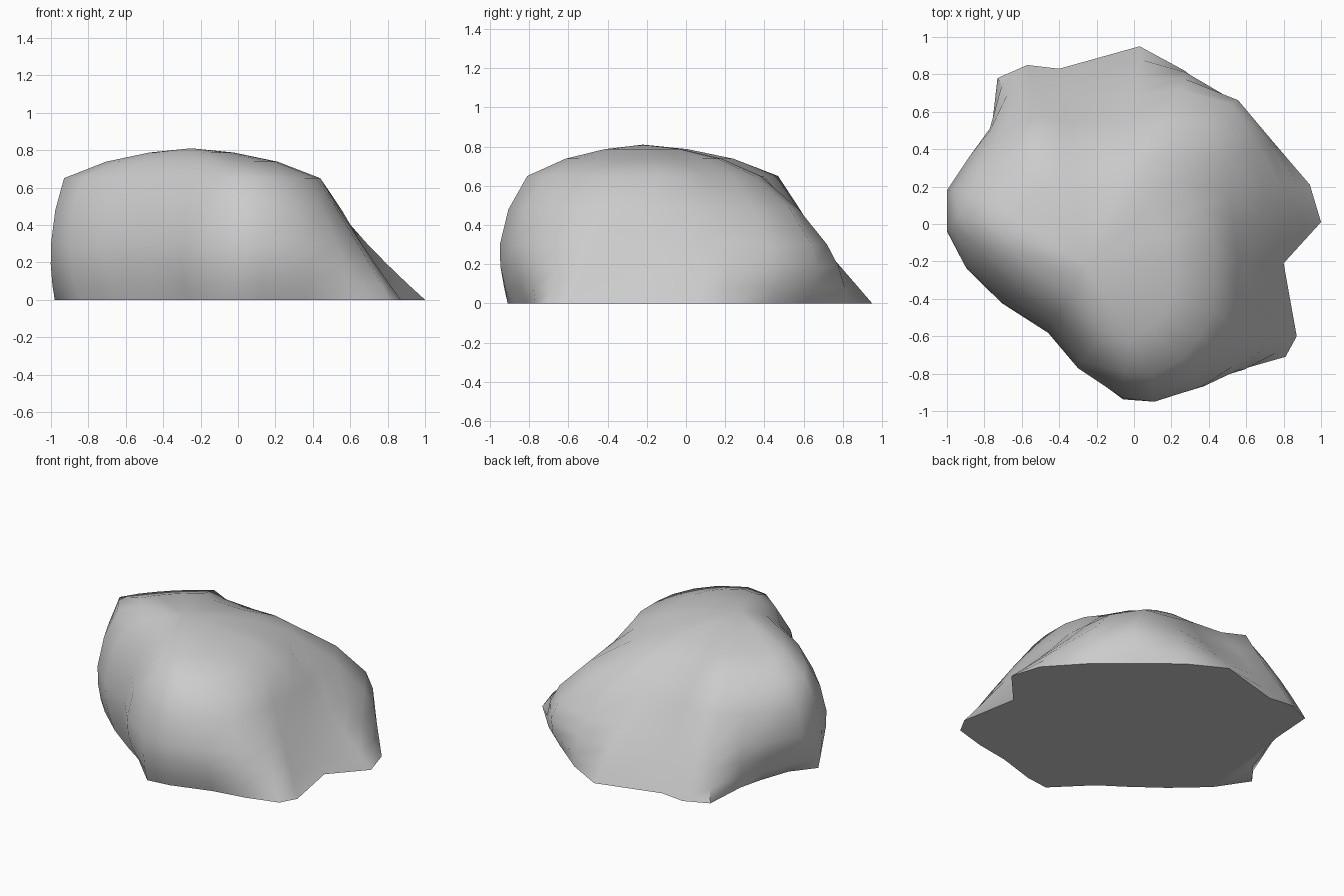
import bpy, bmesh, math
from mathutils import Vector

if "Cube" in bpy.data.objects:
    bpy.data.objects.remove(bpy.data.objects["Cube"])

# Each column of the rock: x, y at the foot (z = 0), waist (z = 0.3) and shoulder (z = 0.65)
COLUMNS = [
    (1.00, .01, .69, .02, .40, .00), (.94, .21, .69, .19, .33, .09),
    (.73, .44, .66, .42, .24, .24), (.52, .62, .52, .64, .12, .35),
    (.27, .82, .24, .72, .01, .38), (.03, .95, .00, .69, -.14, .38),
    (-.40, .83, -.37, .67, -.37, .40), (-.57, .85, -.51, .69, -.51, .47),
    (-.73, .78, -.65, .64, -.60, .41), (-.75, .48, -.77, .50, -.71, .32),
    (-.79, .32, -.88, .36, -.79, .24), (-.86, .12, -1.0, .18, -.86, .16),
    (-.98, -.03, -1.0, -.03, -.93, .05), (-.84, -.24, -.90, -.23, -.83, -.12),
    (-.63, -.43, -.72, -.41, -.63, -.31), (-.43, -.58, -.46, -.57, -.39, -.46),
    (-.27, -.69, -.30, -.77, -.22, -.66), (-.05, -.91, -.06, -.93, -.05, -.79),
    (.11, -.89, .11, -.95, .10, -.81), (.37, -.81, .36, -.87, .26, -.72),
    (.60, -.77, .53, -.76, .36, -.60), (.81, -.71, .64, -.61, .42, -.46),
    (.87, -.60, .66, -.46, .44, -.33), (.80, -.21, .66, -.20, .44, -.14),
]
WAIST, SHOULDER = 0.3, 0.65
APEX = Vector((-.25, -.22, .81))


def curve(a, b, c, z):
    """Parabola through foot, waist and shoulder values."""
    return (a * (z - WAIST) * (z - SHOULDER) / (WAIST * SHOULDER)
            + b * z * (z - SHOULDER) / (WAIST * (WAIST - SHOULDER))
            + c * z * (z - WAIST) / (SHOULDER * (SHOULDER - WAIST)))


bm = bmesh.new()
rings = []

# Side walls
for z in (0, .08, .19, WAIST, .48, SHOULDER):
    rings.append([bm.verts.new((curve(fx, wx, sx, z), curve(fy, wy, sy, z), z))
                  for fx, fy, wx, wy, sx, sy in COLUMNS])

# Rounded crown: the shoulder outline shrinks to the apex
for scale, z in ((.67, .738), (.33, .787)):
    rings.append([bm.verts.new((APEX.x + (c[4] - APEX.x) * scale,
                                APEX.y + (c[5] - APEX.y) * scale, z))
                  for c in COLUMNS])

n = len(COLUMNS)
for low, high in zip(rings, rings[1:]):
    for i in range(n):
        j = (i + 1) % n
        bm.faces.new((low[i], low[j], high[j], high[i]))
tip = bm.verts.new(APEX)
for i in range(n):
    bm.faces.new((rings[-1][i], rings[-1][(i + 1) % n], tip))

# Flat underside
bm.faces.new(rings[0][::-1])
bmesh.ops.recalc_face_normals(bm, faces=bm.faces)

mesh = bpy.data.meshes.new("boulder")
bm.to_mesh(mesh)
bm.free()
boulder = bpy.data.objects.new("boulder", mesh)
bpy.context.collection.objects.link(boulder)
bpy.context.view_layer.objects.active = boulder
boulder.select_set(True)
bpy.ops.object.shade_smooth_by_angle(angle=math.radians(60))
